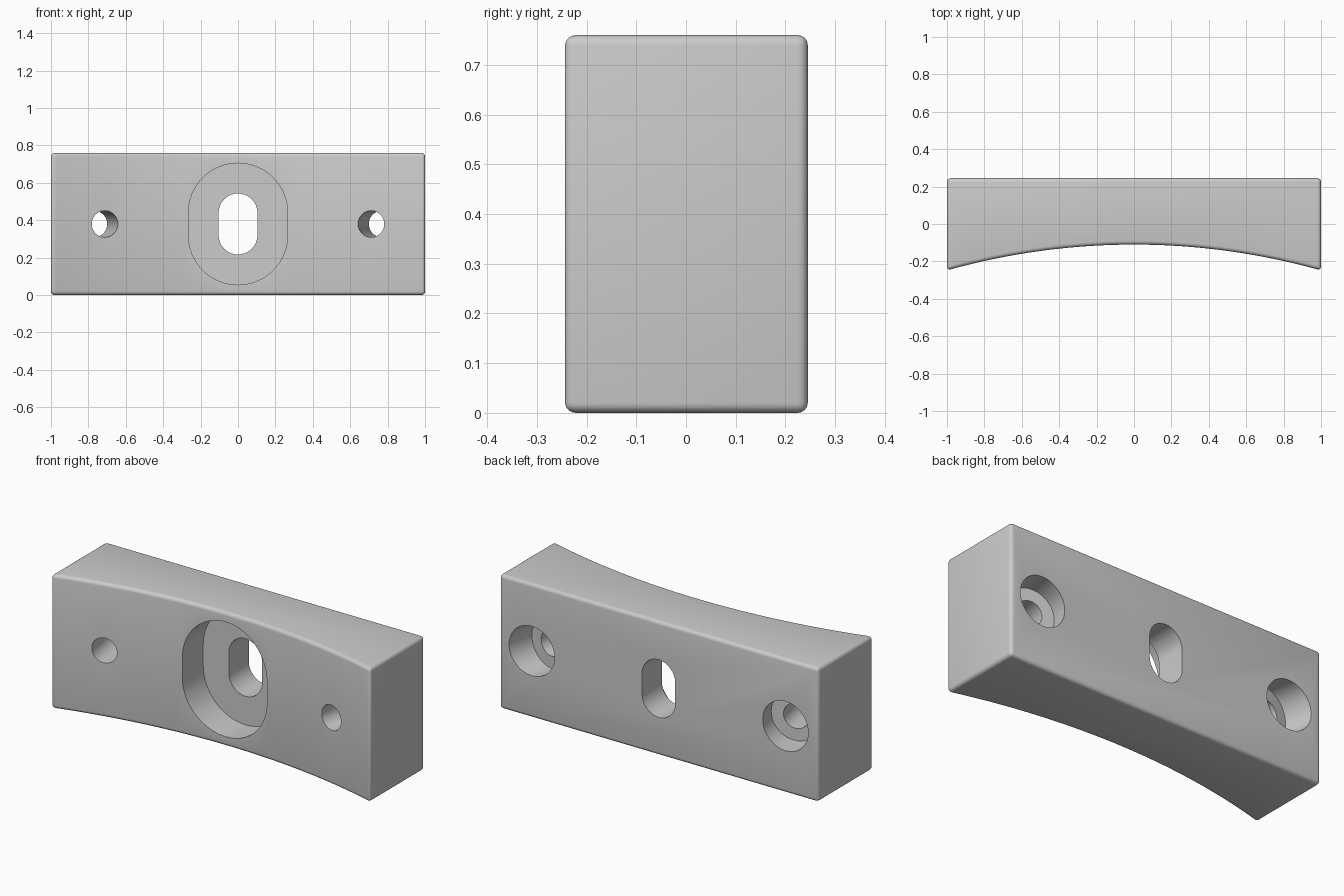
import bpy, bmesh, math
from mathutils import Matrix, Vector

if "Cube" in bpy.data.objects:
    bpy.data.objects.remove(bpy.data.objects["Cube"], do_unlink=True)

HEIGHT, BACK, TIP, MIDDLE = 0.76, 0.245, -0.248, -0.11
MID_Z = HEIGHT / 2
SAG = MIDDLE - TIP
RADIUS = (1 + SAG ** 2) / (2 * SAG)
CENTRE_Y = MIDDLE - RADIUS

grey = bpy.data.materials.new("plain grey")
grey.use_nodes = True
grey.diffuse_color = (0.6, 0.6, 0.6, 1)
grey.node_tree.nodes["Principled BSDF"].inputs["Base Color"].default_value = (0.6, 0.6, 0.6, 1)


def prism(name, outline, direction):
    """Extrude a closed outline of points along a direction."""
    bm = bmesh.new()
    face = bm.faces.new([bm.verts.new(p) for p in outline])
    new = bmesh.ops.extrude_face_region(bm, geom=[face])["geom"]
    bmesh.ops.translate(bm, vec=direction, verts=[v for v in new if isinstance(v, bmesh.types.BMVert)])
    bmesh.ops.recalc_face_normals(bm, faces=bm.faces)
    mesh = bpy.data.meshes.new(name)
    bm.to_mesh(mesh)
    bm.free()
    mesh.materials.append(grey)
    obj = bpy.data.objects.new(name, mesh)
    bpy.context.collection.objects.link(obj)
    return obj


def slot(name, radius, half_height, y0, y1, steps=32):
    """Upright round-ended slot running along y."""
    straight = half_height - radius
    points = []
    for side in (0, 1):
        for i in range(steps + 1):
            a = math.pi * (side + i / steps)
            lift = straight if side == 0 else -straight
            points.append((radius * math.cos(a), y0, MID_Z + lift + radius * math.sin(a)))
    return prism(name, points, (0, y1 - y0, 0))


def bore(name, radius, angle, start, end, steps=48):
    """Round hole pointing outward from the axis of the curved face."""
    turn = Matrix.Rotation(-angle, 3, "Z")
    origin = Vector((0, CENTRE_Y, MID_Z))
    ring = [origin + turn @ Vector((radius * math.cos(t), start, radius * math.sin(t)))
            for t in (math.tau * i / steps for i in range(steps))]
    return prism(name, ring, turn @ Vector((0, end - start, 0)))


# Block with a concave front and softened outer edges
spread = math.asin(1 / RADIUS)
arc = [spread * (2 * i / 48 - 1) for i in range(49)]
outline = [(RADIUS * math.sin(a), CENTRE_Y + RADIUS * math.cos(a), 0) for a in arc]
block = prism("curved_block", outline + [(1, BACK, 0), (-1, BACK, 0)], (0, 0, HEIGHT))
bevel = block.modifiers.new("soft edges", "BEVEL")
bevel.width = 0.02
bevel.segments = 4
bevel.limit_method = "ANGLE"
bevel.angle_limit = math.radians(40)

# Front pocket, central slot and angled counterbored screw holes
cutters = [slot("pocket_cutter", 0.265, 0.325, -0.6, 0.067),
           slot("slot_cutter", 0.104, 0.163, -0.5, 0.5)]
tilt = math.asin(0.712 / RADIUS)
floor = (BACK - CENTRE_Y) / math.cos(tilt) - 0.135
for side, label in ((1, "left"), (-1, "right")):
    cutters.append(bore(label + "_screw_cutter", 0.071, side * tilt, RADIUS - 0.3, RADIUS + 0.7))
    cutters.append(bore(label + "_counterbore_cutter", 0.14, side * tilt, floor, RADIUS + 0.8))

for cutter in cutters:
    cut = block.modifiers.new(cutter.name, "BOOLEAN")
    cut.operation = "DIFFERENCE"
    cut.solver = "EXACT"
    cut.object = cutter

# Bake the cuts and remove the cutters
bpy.context.view_layer.update()
result = bpy.data.meshes.new_from_object(block.evaluated_get(bpy.context.evaluated_depsgraph_get()))
block.modifiers.clear()
block.data = result
for cutter in cutters:
    bpy.data.objects.remove(cutter, do_unlink=True)

bpy.ops.object.select_all(action="DESELECT")
block.select_set(True)
bpy.context.view_layer.objects.active = block
bpy.ops.object.shade_smooth_by_angle(angle=math.radians(30))
